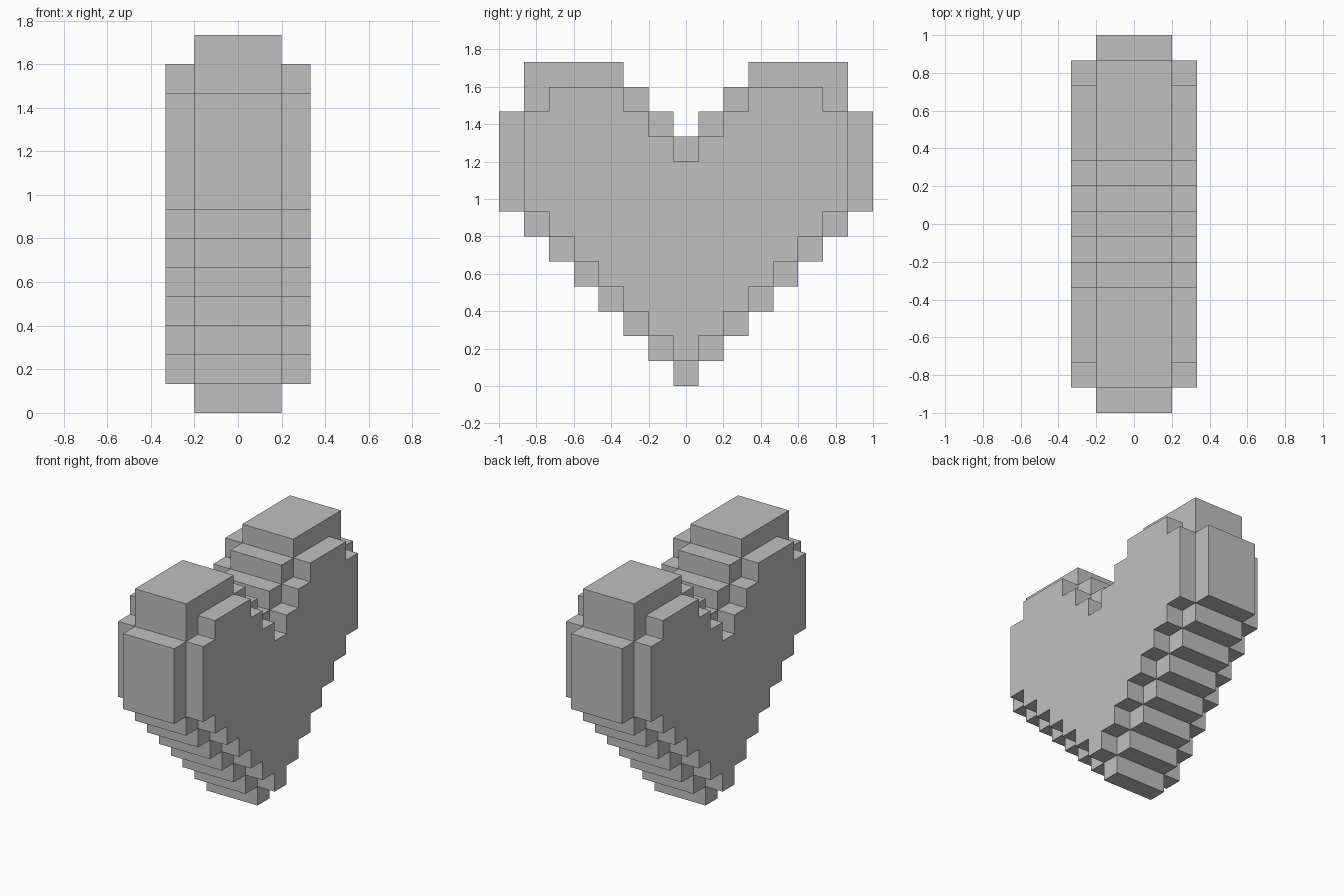
import bpy
import bmesh

if "Cube" in bpy.data.objects:
    bpy.data.objects.remove(bpy.data.objects["Cube"], do_unlink=True)

UNIT = 2 / 15  # edge length of one block

grey = bpy.data.materials.new("plain grey")
grey.use_nodes = True
grey.diffuse_color = (0.53, 0.53, 0.53, 1)
grey.node_tree.nodes["Principled BSDF"].inputs["Base Color"].default_value = grey.diffuse_color


def stepped_heart(base, slope_steps, side_rows, shoulder_rows):
    """Heart outline in blocks as (y, z): slope, sides, lobes and centre notch."""
    z = base
    steps = [(i + 0.5, 1) for i in range(slope_steps)]
    steps += [(slope_steps + 0.5, side_rows), (slope_steps - 0.5, shoulder_rows)]
    steps += [(2.5, -1), (1.5, -1), (0.5, -1)]
    half = []
    for y, rise in steps:
        half += [(y, z), (y, z + rise)]
        z += rise
    return half + [(-y, z) for y, z in reversed(half)]


def extruded(name, outline, half_width):
    """Extrude a side outline evenly across x."""
    bm = bmesh.new()
    verts = [bm.verts.new((-half_width * UNIT, y * UNIT, z * UNIT)) for y, z in outline]
    face = bm.faces.new(verts)
    result = bmesh.ops.extrude_face_region(bm, geom=[face], use_keep_orig=True)
    moved = [v for v in result["geom"] if isinstance(v, bmesh.types.BMVert)]
    bmesh.ops.translate(bm, verts=moved, vec=(2 * half_width * UNIT, 0, 0))
    bmesh.ops.recalc_face_normals(bm, faces=bm.faces)
    mesh = bpy.data.meshes.new(name)
    bm.to_mesh(mesh)
    bm.free()
    mesh.materials.append(grey)
    obj = bpy.data.objects.new(name, mesh)
    bpy.context.collection.objects.link(obj)
    return obj


# Large middle layer of the heart
extruded("heart_core", stepped_heart(0, 7, 4, 2), 1.5)

# Smaller heart that passes through the core and stands out on both sides
extruded("heart_side_layers", stepped_heart(1, 6, 4, 1), 2.5)
